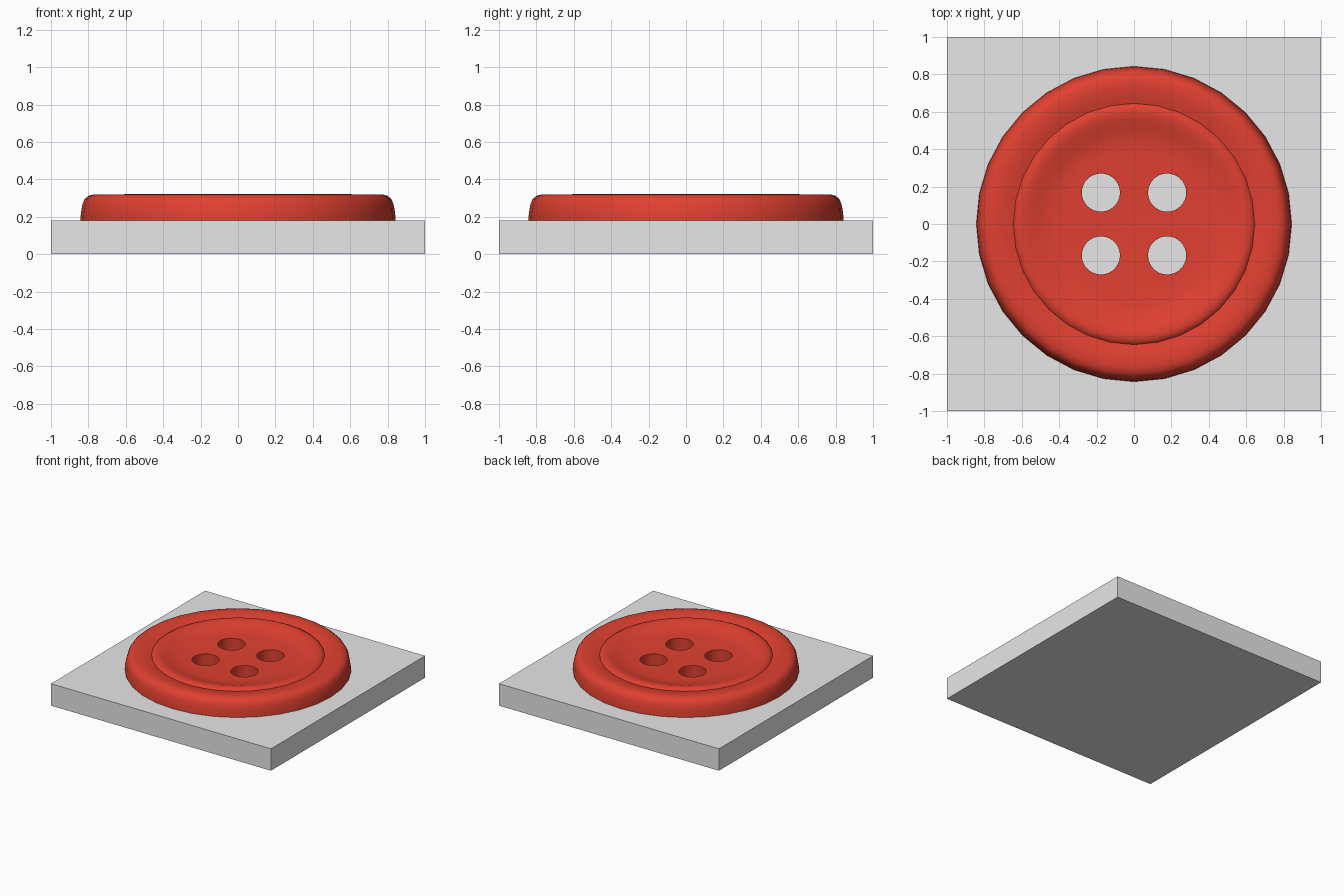
import bpy, bmesh, math

if "Cube" in bpy.data.objects:
    bpy.data.objects.remove(bpy.data.objects["Cube"])

SIDES = 32
PLATE_TOP = 0.18


def material(name, colour):
    mat = bpy.data.materials.new(name)
    mat.diffuse_color = (*colour, 1)
    mat.use_nodes = True
    mat.node_tree.nodes["Principled BSDF"].inputs["Base Color"].default_value = mat.diffuse_color
    return mat


grey = material("light grey", (0.8, 0.8, 0.8))
red = material("red", (0.75, 0.052, 0.03))


def lathe(name, profile, mat):
    """Spin a closed (radius, z) profile, both ends on the axis."""
    bm = bmesh.new()
    rings = []
    for r, z in profile:
        if r == 0:
            rings.append([bm.verts.new((0, 0, z))] * SIDES)
        else:
            rings.append([bm.verts.new((r * math.sin(2 * math.pi * i / SIDES),
                                        r * math.cos(2 * math.pi * i / SIDES), z))
                          for i in range(SIDES)])
    for a, b in zip(rings, rings[1:]):
        for i in range(SIDES):
            j = (i + 1) % SIDES
            corners = list(dict.fromkeys((a[i], a[j], b[j], b[i])))
            bm.faces.new(corners)
    bmesh.ops.recalc_face_normals(bm, faces=bm.faces)
    mesh = bpy.data.meshes.new(name)
    bm.to_mesh(mesh)
    bm.free()
    mesh.materials.append(mat)
    obj = bpy.data.objects.new(name, mesh)
    bpy.context.collection.objects.link(obj)
    return obj


# Square base plate
bpy.ops.mesh.primitive_cube_add(size=1, location=(0, 0, PLATE_TOP / 2))
plate = bpy.context.object
plate.name = "base_plate"
plate.scale = (2, 2, PLATE_TOP)
bpy.ops.object.transform_apply(location=False, rotation=False, scale=True)
plate.data.materials.append(grey)

# Button: rounded rim, shallow groove, inner ridge and dished middle
profile = [(0, PLATE_TOP), (0.843, PLATE_TOP), (0.84, 0.22), (0.832, 0.265),
           (0.82, 0.295), (0.80, 0.312), (0.77, 0.32), (0.735, 0.32),
           (0.70, 0.316), (0.67, 0.309), (0.645, 0.303), (0.638, 0.311),
           (0.62, 0.32), (0.595, 0.321), (0.565, 0.315), (0.53, 0.304),
           (0.49, 0.292), (0.45, 0.284), (0.40, 0.28), (0, 0.277)]
button = lathe("button", profile, red)

# Four thread holes cut right through the button
for sx in (-1, 1):
    for sy in (-1, 1):
        bpy.ops.mesh.primitive_cylinder_add(vertices=32, radius=0.102, depth=0.6,
                                            location=(sx * 0.177, sy * 0.168, 0.25))
        cutter = bpy.context.object
        cutter.name = "hole_cutter"
        cutter.hide_render = True
        cutter.data.materials.append(red)
        bpy.ops.object.select_all(action='DESELECT')
        button.select_set(True)
        bpy.context.view_layer.objects.active = button
        mod = button.modifiers.new("thread_hole", 'BOOLEAN')
        mod.operation = 'DIFFERENCE'
        mod.solver = 'EXACT'
        mod.object = cutter
        bpy.ops.object.modifier_apply(modifier=mod.name)
        bpy.data.objects.remove(cutter)

# Smooth the button, keep hole edges sharp
bpy.ops.object.shade_smooth_by_angle(angle=math.radians(40))
